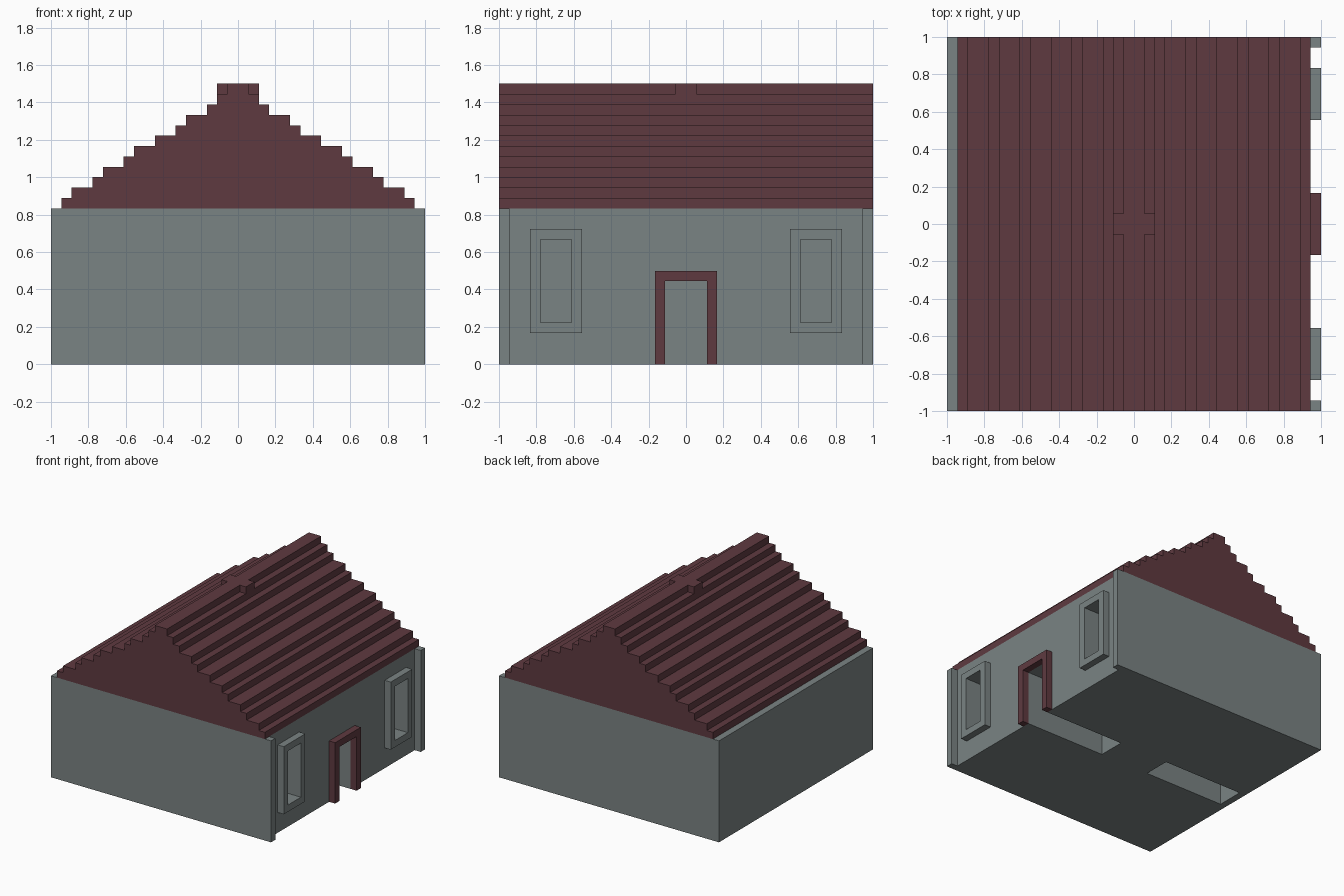
import bpy, bmesh
from mathutils import Vector

cube = bpy.data.objects.get("Cube")
if cube:
    bpy.data.objects.remove(cube, do_unlink=True)

U = 1 / 18  # size of one building block


def material(name, color):
    m = bpy.data.materials.new(name)
    m.use_nodes = True
    m.diffuse_color = (*color, 1)
    bsdf = m.node_tree.nodes["Principled BSDF"]
    bsdf.inputs["Base Color"].default_value = (*color, 1)
    bsdf.inputs["Roughness"].default_value = 0.9
    return m


STONE = material("grey stone", (0.195, 0.227, 0.227))
TILE = material("dark red tile", (0.114, 0.042, 0.051))


def add_prism(bm, points, offset):
    """Extrude a closed outline (in block units) by an offset."""
    face = bm.faces.new([bm.verts.new(Vector(p) * U) for p in points])
    top = bmesh.ops.extrude_face_region(bm, geom=[face])["geom"]
    verts = [v for v in top if isinstance(v, bmesh.types.BMVert)]
    bmesh.ops.translate(bm, verts=verts, vec=Vector(offset) * U)


def add_box(bm, x0, x1, y0, y1, z0, z1):
    add_prism(bm, [(x0, y0, z0), (x1, y0, z0), (x1, y1, z0), (x0, y1, z0)],
              (0, 0, z1 - z0))


def finish(name, bm, mat):
    bmesh.ops.recalc_face_normals(bm, faces=bm.faces)
    mesh = bpy.data.meshes.new(name)
    bm.to_mesh(mesh)
    bm.free()
    mesh.materials.append(mat)
    ob = bpy.data.objects.new(name, mesh)
    bpy.context.collection.objects.link(ob)
    return ob


def box(name, mat, *size):
    bm = bmesh.new()
    add_box(bm, *size)
    return finish(name, bm, mat)


# Walls: plan outline with two projecting corner piers on the entrance side
bm = bmesh.new()
plan = [(-18, -18), (18, -18), (18, -17), (17, -17),
        (17, 17), (18, 17), (18, 18), (-18, 18)]
add_prism(bm, [(x, y, 0) for x, y in plan], (0, 0, 15))
walls = finish("walls", bm, STONE)

# Door and window surrounds
door_frame = box("door_frame", TILE, 17, 18, -3, 3, 0, 9)
frames = [box("window_frame_front", STONE, 17, 18, -15, -10, 3, 13),
          box("window_frame_back", STONE, 17, 18, 10, 15, 3, 13)]

# Openings: doorway, two windows and the matching hollow on the far side
bm = bmesh.new()
add_box(bm, 4, 19, -2, 2, -1, 8)
add_box(bm, -17, -4, -2, 2, -1, 8)
for y in (-14, 11):
    add_box(bm, 4, 19, y, y + 3, 4, 12)
cutter = finish("opening_cutter", bm, STONE)
cutter.hide_render = True

for ob in [walls, door_frame] + frames:
    mod = ob.modifiers.new("openings", 'BOOLEAN')
    mod.operation = 'DIFFERENCE'
    mod.solver = 'EXACT'
    mod.object = cutter
    bpy.context.view_layer.objects.active = ob
    bpy.ops.object.modifier_apply(modifier=mod.name)
bpy.data.objects.remove(cutter, do_unlink=True)

# Stepped gable roof: half width of each course from eaves to ridge
courses = [17, 16, 14, 13, 11, 10, 8, 6, 5, 3, 2, 1]
right = []
for i, w in enumerate(courses):
    right += [(w, -18, 15 + i), (w, -18, 16 + i)]
left = [(-x, y, z) for x, y, z in reversed(right)]
bm = bmesh.new()
add_prism(bm, right + left, (0, 36, 0))
finish("stepped_roof", bm, TILE)

# Small blocks either side of the ridge at mid length
for side, x in (("left", 1), ("right", -2)):
    box("ridge_block_" + side, TILE, x, x + 1, -1, 1, 26, 27)
